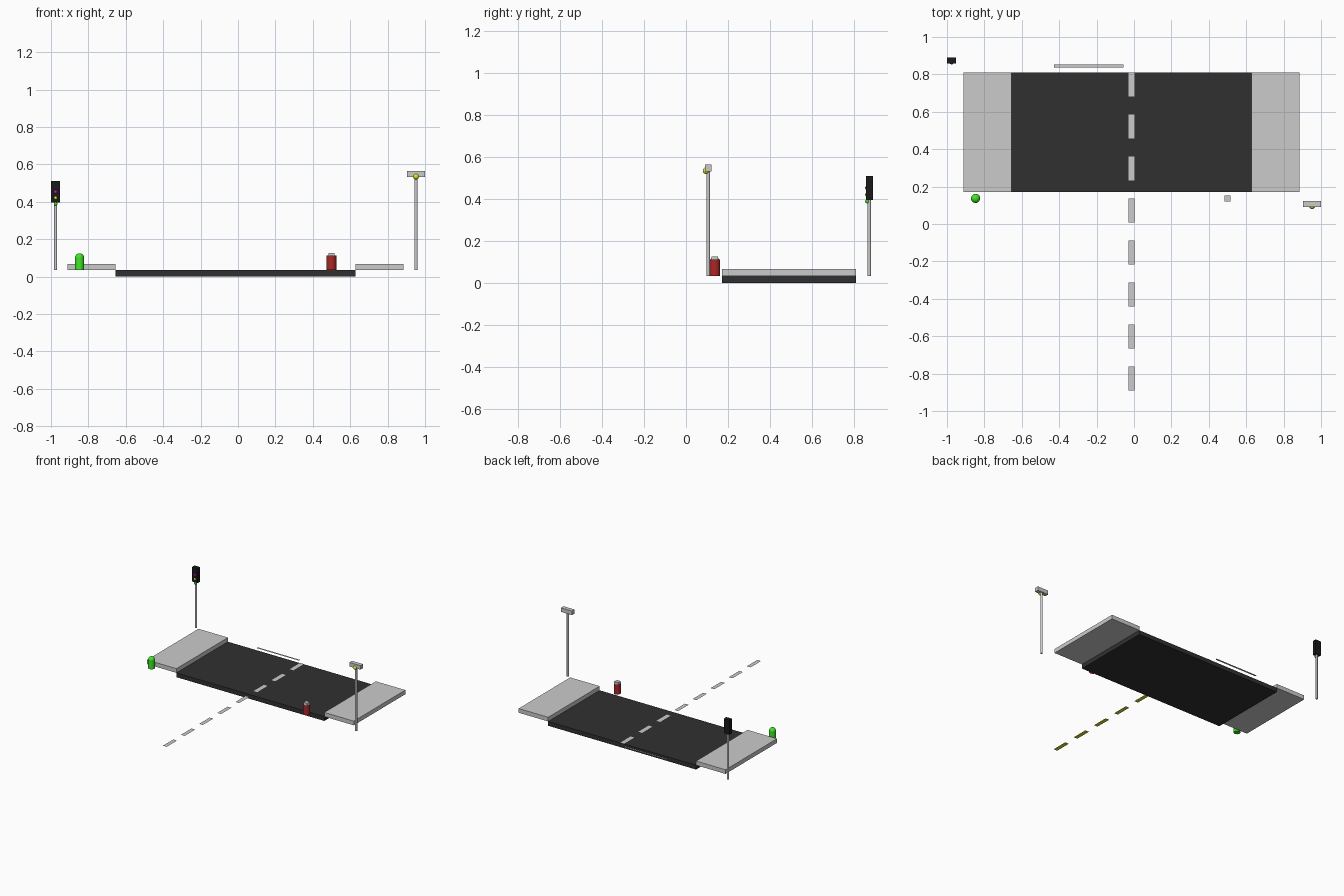
import bpy, math

if "Cube" in bpy.data.objects:
    bpy.data.objects.remove(bpy.data.objects["Cube"])

def mat(name, r, g, b):
    m = bpy.data.materials.new(name)
    m.diffuse_color = (r, g, b, 1)
    m.use_nodes = True
    m.node_tree.nodes["Principled BSDF"].inputs["Base Color"].default_value = m.diffuse_color
    return m

ASPHALT = mat("asphalt", 0.03, 0.03, 0.03)
BLACK = mat("black", 0.01, 0.01, 0.01)
YELLOW = mat("yellow", 0.8, 0.8, 0.02)
GREEN = mat("green", 0.05, 0.8, 0.02)
RED = mat("red", 0.4, 0.02, 0.02)
MAGENTA = mat("magenta", 0.8, 0.0, 0.8)

def finish(name, material, smooth=False):
    o = bpy.context.object
    o.name = name
    if material:
        o.data.materials.append(material)
    if smooth:
        bpy.ops.object.shade_smooth_by_angle()
    return o

def box(name, x0, x1, y0, y1, z0, z1, material=None):
    bpy.ops.mesh.primitive_cube_add(size=1, location=((x0 + x1) / 2, (y0 + y1) / 2, (z0 + z1) / 2))
    bpy.context.object.scale = (x1 - x0, y1 - y0, z1 - z0)
    bpy.ops.object.transform_apply(location=False, rotation=False, scale=True)
    return finish(name, material)

def strip(name, x0, x1, y0, y1, z, material=None):
    bpy.ops.mesh.primitive_plane_add(size=1, location=((x0 + x1) / 2, (y0 + y1) / 2, z))
    bpy.context.object.scale = (x1 - x0, y1 - y0, 1)
    bpy.ops.object.transform_apply(location=False, rotation=False, scale=True)
    return finish(name, material)

def tube(name, x, y, r, z0, z1, material=None, fill='NGON'):
    bpy.ops.mesh.primitive_cylinder_add(vertices=24, radius=r, depth=z1 - z0, end_fill_type=fill,
                                        location=(x, y, (z0 + z1) / 2))
    return finish(name, material, True)

def ball(name, x, y, z, r, material=None):
    bpy.ops.mesh.primitive_uv_sphere_add(segments=24, ring_count=12, radius=r, location=(x, y, z))
    return finish(name, material, True)

G = 0.034            # street level
CX = -0.0125         # road centre line
Y0, Y1 = 0.171, 0.81

# Road and raised pavements
box("road", CX - 0.642, CX + 0.642, Y0, Y1, 0, G, ASPHALT)
box("left_pavement", CX - 0.898, CX - 0.642, Y0, Y1, G, G + 0.033)
box("right_pavement", CX + 0.642, CX + 0.898, Y0, Y1, G, G + 0.033)

# Dashed centre line: pale paint over yellow paint
for i in range(8):
    y = -0.889 + i * 0.2245
    strip(f"yellow_dash_{i + 1}", CX - 0.016, CX + 0.016, y, y + 0.128, G + 0.0005, YELLOW)
    strip(f"pale_dash_{i + 1}", CX - 0.016, CX + 0.016, y, y + 0.128, G + 0.001)

# Stop line behind the road
strip("stop_line", -0.428, -0.057, 0.838, 0.854, G + 0.0005)

# Traffic light
tube("signal_post", -0.975, 0.873, 0.008, G, 0.41)
box("signal_housing", -1.0, -0.951, 0.858, 0.89, 0.396, 0.51, BLACK)
for n, z, m in (("top", 0.453, MAGENTA), ("middle", 0.421, YELLOW), ("bottom", 0.389, GREEN)):
    ball(f"signal_lamp_{n}", -0.975, 0.863, z, 0.01, m)

# Street lamp
tube("lamp_post", 0.952, 0.106, 0.008, G, 0.54)
box("lamp_head", 0.904, 1.0, 0.09, 0.122, 0.532, 0.564)
ball("lamp_bulb", 0.952, 0.096, 0.535, 0.016, YELLOW)

# Domed green bollard
tube("bollard_body", -0.847, 0.137, 0.024, G, 0.1, GREEN)
ball("bollard_dome", -0.847, 0.137, 0.1, 0.0245, GREEN)

# Open red bin with a small block in its mouth
tube("bin_body", 0.5, 0.137, 0.0255, G, 0.112, RED, 'NOTHING')
box("bin_cap", 0.484, 0.516, 0.121, 0.153, 0.096, 0.127)
